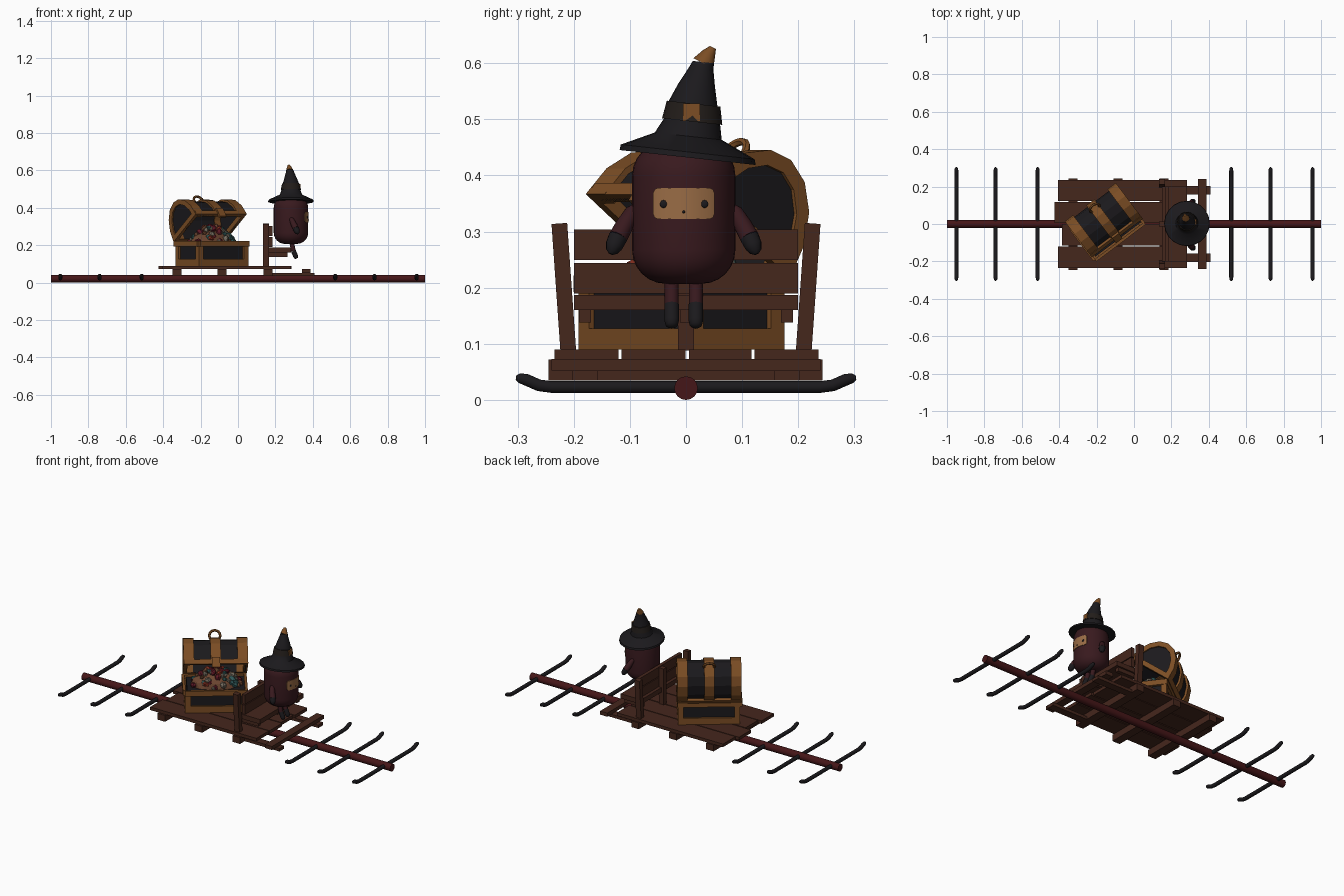
import bpy, bmesh, math, random
from mathutils import Matrix, Vector, Quaternion

if "Cube" in bpy.data.objects:
    bpy.data.objects.remove(bpy.data.objects["Cube"])

random.seed(4)


def material(name, rgb):
    m = bpy.data.materials.new(name)
    m.diffuse_color = (*rgb, 1)
    m.use_nodes = True
    m.node_tree.nodes["Principled BSDF"].inputs["Base Color"].default_value = m.diffuse_color
    return m


WOOD = material("wood", (0.06, 0.02, 0.012))
TAN = material("tan_trim", (0.2, 0.075, 0.018))
BLACK = material("black", (0.011, 0.010, 0.012))
POLE = material("dark_red", (0.06, 0.008, 0.009))
CLOTH = material("maroon_cloth", (0.04, 0.010, 0.013))
FACE = material("skin", (0.32, 0.15, 0.06))
GEMS = [material("gem_%d" % i, c) for i, c in enumerate(
    [(0.25, 0.03, 0.015), (0.03, 0.1, 0.1), (0.15, 0.06, 0.03), (0.2, 0.17, 0.13), (0.12, 0.01, 0.02)])]
I = Matrix.Identity(4)


def finish(name, bm, mat, M=I, smooth=False):
    bm.transform(M)
    bmesh.ops.recalc_face_normals(bm, faces=bm.faces)
    me = bpy.data.meshes.new(name)
    bm.to_mesh(me)
    bm.free()
    ob = bpy.data.objects.new(name, me)
    bpy.context.collection.objects.link(ob)
    me.materials.append(mat)
    if smooth:
        bpy.ops.object.select_all(action='DESELECT')
        ob.select_set(True)
        bpy.context.view_layer.objects.active = ob
        bpy.ops.object.shade_smooth_by_angle(angle=math.radians(40))
    return ob


def box(name, xs, ys, zs, mat, M=I):
    bm = bmesh.new()
    bmesh.ops.create_cube(bm, size=1)
    for v in bm.verts:
        v.co = [r[0] if c < 0 else r[1] for c, r in zip(v.co, (xs, ys, zs))]
    return finish(name, bm, mat, M)


def tube(name, pts, radii, mat, sides=12, smooth=True, normal=None):
    """Rings of given radii along a path; a fixed normal keeps all rings parallel."""
    pts = [Vector(p) for p in pts]
    bm, rings = bmesh.new(), []
    prev, q = Vector((0, 0, 1)), Quaternion()
    for i, p in enumerate(pts):
        t = Vector(normal) if normal else pts[min(i + 1, len(pts) - 1)] - pts[max(i - 1, 0)]
        t.normalize()
        q = prev.rotation_difference(t) @ q
        prev = t
        rings.append([bm.verts.new(p + q @ Vector((radii[i] * math.cos(a), radii[i] * math.sin(a), 0)))
                      for a in (2 * math.pi * k / sides for k in range(sides))])
    for a, b in zip(rings, rings[1:]):
        for k in range(sides):
            bm.faces.new((a[k], a[k - 1], b[k - 1], b[k]))
    bm.faces.new(rings[0])
    bm.faces.new(rings[-1])
    return finish(name, bm, mat, smooth=smooth)


def ball(name, loc, scale, mat, sub=2, rot=I, smooth=True):
    bm = bmesh.new()
    bmesh.ops.create_icosphere(bm, subdivisions=sub, radius=1)
    return finish(name, bm, mat, Matrix.Translation(loc) @ rot @ Matrix.Diagonal((*scale, 1)), smooth)


# carrying pole and curved cross bars
tube("pole", [(-1, 0, .021), (1, 0, .021)], [.021] * 2, POLE, 16)
for x in (-.95, -.74, -.515, .52, .73, .955):
    half = [(.0, .023), (.24, .023), (.262, .026), (.285, .036), (.297, .039), (.303, .04)]
    path = [(x, -y, z) for y, z in half[:0:-1]] + [(x, y, z) for y, z in half[1:]]
    r = [.004, .009, .011, .011, .011]
    tube("cross_bar", path, r + r[::-1], BLACK, 10)

# platform planks and beams
for y0, y1, x0, x1 in ((-.234, -.12, -.405, .283), (-.115, -.001, -.385, .285),
                       (.005, .117, -.425, .275), (.122, .236, -.405, .283)):
    box("plank", (x0, x1), (y0, y1), (.072, .09), WOOD)
for x in (-.325, -.085, .16):
    box("beam", (x - .024, x + .024), (-.245, .243), (.035, .072), WOOD)

# foot rest
for s in (-1, 1):
    box("foot_rest_rail", (.14, .41), (s * .18 - .022, s * .18 + .022), (.035, .052), WOOD)
box("foot_rest", (.342, .388), (-.24, .24), (.052, .073), WOOD)

# bench
for s in (-1, 1):
    M = Matrix.Translation((.15, s * .21, .09)) @ Matrix.Rotation(-s * .07, 4, 'X')
    box("bench_post", (-.016, .016), (-.014, .014), (-.002, .225), WOOD, M)
    box("bench_bracket", (.15, .265), (s * .18 - .011, s * .18 + .011), (.138, .161), WOOD)
box("bench_middle_post", (.135, .165), (-.014, .014), (.088, .3), WOOD)
box("bench_middle_bracket", (.15, .265), (-.011, .011), (.138, .161), WOOD)
for z0, z1 in ((.19, .244), (.249, .304)):
    box("bench_back", (.165, .185), (-.2, .2), (z0, z1), WOOD)
box("bench_seat", (.15, .283), (-.2, .2), (.16, .187), WOOD)

# rider body: straight cylinder with rounded ends
CX, CY = .283, -.004
arc = [math.radians(a) for a in range(0, 91, 15)]
prof = [(.032 + .06 * math.sin(a), .207 + .06 * (1 - math.cos(a))) for a in arc]
prof += [(.032 + .06 * math.sin(a), .40 + .06 * math.cos(a)) for a in reversed(arc)]
tube("body", [(CX, CY, z) for r, z in prof], [r for r, z in prof], CLOTH, 32, normal=(0, 0, 1))

# face plate wrapped round the body, eyes and mouth
bm = bmesh.new()
cols = []
for y, h in ((-.055, .018), (-.052, .025), (-.046, .028), (-.025, .028), (0, .028),
             (.025, .028), (.046, .028), (.052, .025), (.055, .018)):
    x = math.sqrt(.0945 ** 2 - y * y)
    cols.append([bm.verts.new((CX + x, CY + y, .35 + s * h)) for s in (-1, 1)])
for a, b in zip(cols, cols[1:]):
    bm.faces.new((a[0], b[0], b[1], a[1]))
face = bmesh.ops.extrude_face_region(bm, geom=bm.faces[:])
for v in face["geom"]:
    if isinstance(v, bmesh.types.BMVert):
        v.co.x -= .01
finish("face", bm, FACE, smooth=True)
for y, z, r in ((-.036, .349, .007), (.037, .349, .007), (0, .335, .0025)):
    ball("eye" if r > .005 else "mouth", (CX + math.sqrt(.0945 ** 2 - y * y), CY + y, z), (.003, r, r), BLACK)

# arms, hands, legs and boots
for s in (-1, 1):
    tube("arm", [(.28, CY + s * .08, .348), (.288, CY + s * .092, .335), (.298, CY + s * .105, .312),
                 (.309, CY + s * .117, .29)], [.006, .013, .016, .017], CLOTH)
    tube("hand", [(.309, CY + s * .117, .29), (.315, CY + s * .124, .275), (.319, CY + s * .128, .265),
                  (.32, CY + s * .13, .26)], [.0175, .016, .011, .004], BLACK)
    y = CY + s * .0215
    tube("leg", [(.285, y, .225), (.296, y, .17)], [.0125, .0125], CLOTH)
    tube("boot", [(.296, y, .17), (.308, y, .142), (.312, y, .133), (.314, y, .129)],
         [.0132, .0132, .011, .005], BLACK)

# pointed hat: brim, crooked cone, band, buckle and tip
N = (0, .11, 1)
tube("hat", [(.283, .003, .432), (.283, .003, .442), (.283, .004, .47), (.283, .011, .497), (.283, .013, .53),
             (.281, .019, .56), (.278, .027, .59), (.277, .031, .602)],
     [.122, .12, .06, .05, .043, .033, .022, .019], BLACK, 20, normal=N)
tube("hat_band", [(.283, .011, .496), (.283, .0135, .528)], [.054, .048],
     material("band_brown", (.016, .012, .010)), 20, normal=N)
box("hat_buckle", (.29, .335), (-.005, .025), (.497, .528), TAN)
tube("hat_tip", [(.277, .031, .60), (.274, .041, .618), (.272, .048, .628)], [.02, .012, .006], TAN, 12,
     normal=(0, .5, 1))

# chest base, turned on the platform
M = Matrix.Translation((-.14, -.008, 0)) @ Matrix.Rotation(math.radians(37), 4, 'Z')
W, D = .165, .105
box("chest_walls", (-W + .012, W - .012), (-D + .012, D - .012), (.1, .21), BLACK, M)
box("chest_foot", (-W, W), (-D, D), (.09, .127), TAN, M)
for s in (-1, 1):
    box("chest_rim_long", (-W, W), (s * D - .012, s * D + .003), (.192, .222), TAN, M)
    box("chest_rim_side", (s * W - .012, s * W + .003), (-D, D), (.192, .222), TAN, M)
    for t in (-1, 1):
        xs, ys = sorted((s * W, s * (W - .03))), sorted((t * D, t * (D - .03)))
        box("chest_corner", xs, ys, (.12, .2), TAN, M)

# hinged lid, propped open
L = M @ Matrix.Translation((0, .11, .22)) @ Matrix.Rotation(math.radians(-37), 4, 'X')


def arch(name, x0, x1, out, thick, mat):
    """Half-ellipse band across the lid; thick=None makes a filled panel."""
    def curve(a, h):
        return [(-.12 - a * math.cos(math.pi * k / 8), h * math.sin(math.pi * k / 8)) for k in range(9)]
    bm = bmesh.new()
    o = curve(.12 + out, .165 + out)
    inn = [(-.12, 0)] * 9 if thick is None else curve(.12 + out - thick, .165 + out - thick)
    rows = [[bm.verts.new((x, *p)) for p in c] for c, x in ((o, x0), (o, x1), (inn, x1), (inn, x0))]
    for a, b in zip(rows, rows[1:] + rows[:1]):
        for k in range(8):
            bm.faces.new((a[k], a[k + 1], b[k + 1], b[k]))
    for k in (0, 8):
        bm.faces.new([r[k] for r in rows])
    bmesh.ops.remove_doubles(bm, verts=bm.verts, dist=1e-5)
    return finish(name, bm, mat, L)


arch("lid_shell", -.16, .16, -.008, .012, BLACK)
for s in (-1, 1):
    arch("lid_end_panel", *sorted((s * .155, s * .163)), -.015, None, BLACK)
    arch("lid_end_band", *sorted((s * .115, s * .171)), .004, .028, TAN)
    box("lid_side_rim", sorted((s * .15, s * .171)), (-.236, -.004), (0, .026), TAN, L)
arch("lid_middle_band", -.027, .027, .003, .02, TAN)
box("lid_front_rim", (-.165, .165), (-.243, -.22), (0, .026), TAN, L)
box("lid_back_rim", (-.165, .165), (-.02, .003), (0, .026), TAN, L)
box("lid_latch", (-.022, .022), (-.251, -.238), (-.02, .035), TAN, L)

# ring handle on the lid
bm = bmesh.new()
rings = []
for i in range(16):
    a = 2 * math.pi * i / 16
    rings.append([bm.verts.new(((.029 + .007 * math.cos(b)) * math.cos(a), -.125 + .007 * math.sin(b),
                                .178 + (.029 + .007 * math.cos(b)) * math.sin(a)))
                  for b in (math.pi * k / 3 for k in range(6))])
for i in range(16):
    for k in range(6):
        bm.faces.new((rings[i - 1][k - 1], rings[i - 1][k], rings[i][k], rings[i][k - 1]))
finish("lid_ring", bm, TAN, L, True)

# treasure heap
ball("treasure_mound", M @ Vector((0, 0, .2)), (.14, .085, .085), GEMS[2], 2,
     Matrix.Rotation(math.radians(37), 4, 'Z'), False)
for i in range(75):
    a, r = random.uniform(0, 2 * math.pi), math.sqrt(random.random())
    p = M @ Vector((.135 * r * math.cos(a), .08 * r * math.sin(a), .215 + .085 * (1 - r * r)))
    s = random.uniform(.013, .021)
    rot = Matrix.Rotation(random.uniform(0, 3), 4, Vector((random.random(), random.random(), .5)))
    ball("gem", p, (s, s * .8, s * 1.2), GEMS[i % 5], 1, rot, False)
